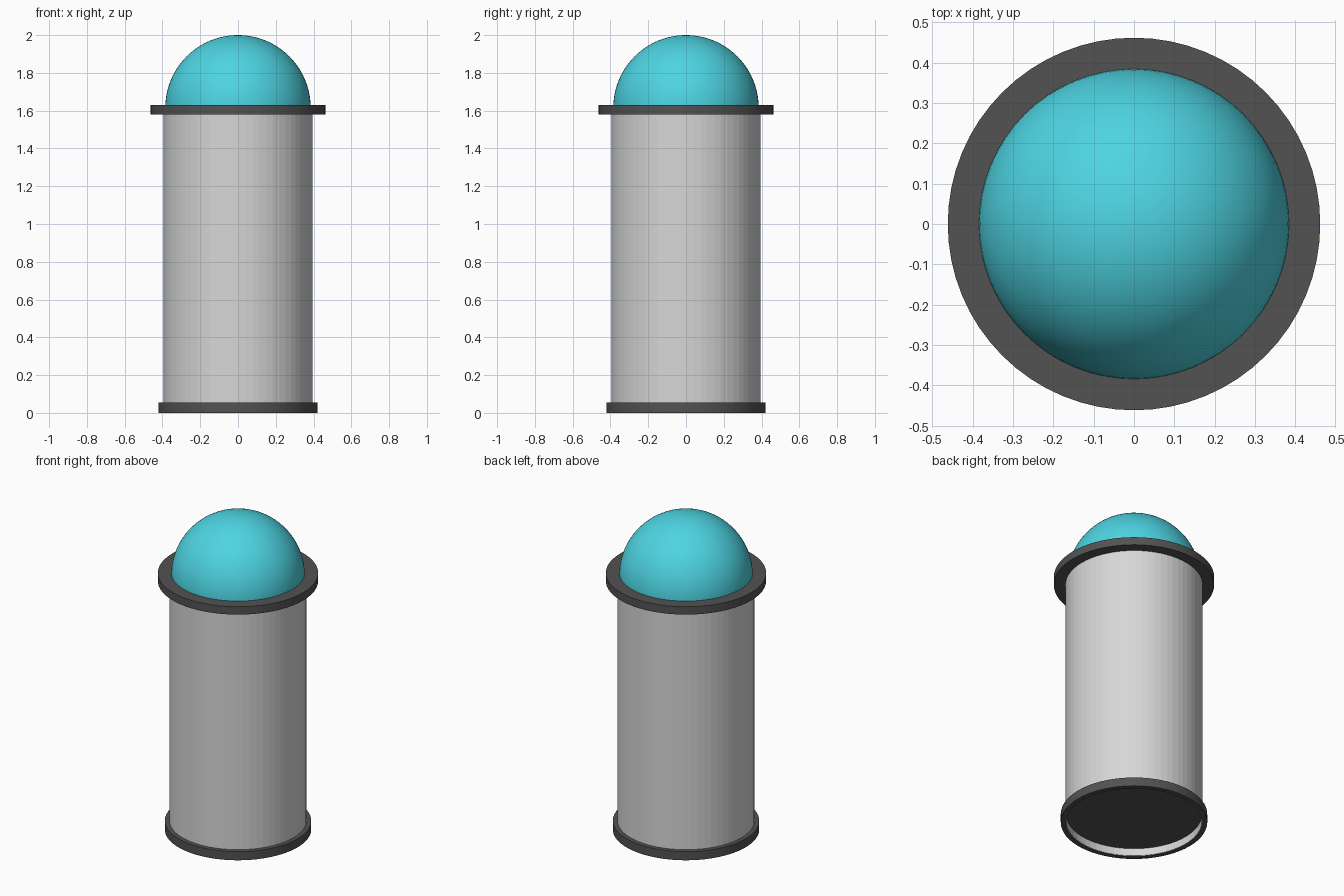
import bpy, bmesh, math

if "Cube" in bpy.data.objects:
    bpy.data.objects.remove(bpy.data.objects["Cube"])

SEG = 64


def material(name, rgb):
    m = bpy.data.materials.new(name)
    m.diffuse_color = (*rgb, 1)
    m.use_nodes = True
    m.node_tree.nodes["Principled BSDF"].inputs["Base Color"].default_value = m.diffuse_color
    return m


GREY = material("light grey", (0.68, 0.68, 0.68))
DARK = material("dark grey", (0.085, 0.085, 0.085))
TEAL = material("teal", (0.075, 0.66, 0.76))


def lathe(name, profile, mat, closed=False, smooth=None):
    """Revolve (radius, z) points about z; points at radius 0 become poles."""
    bm = bmesh.new()
    rings = []
    for r, z in profile:
        if r < 1e-6:
            rings.append([bm.verts.new((0, 0, z))] * SEG)
        else:
            rings.append([bm.verts.new((r * math.cos(2 * math.pi * i / SEG),
                                        r * math.sin(2 * math.pi * i / SEG), z))
                          for i in range(SEG)])
    pairs = list(zip(rings, rings[1:]))
    if closed:
        pairs.append((rings[-1], rings[0]))
    for a, b in pairs:
        for i in range(SEG):
            j = (i + 1) % SEG
            quad = list(dict.fromkeys((a[i], a[j], b[j], b[i])))
            bm.faces.new(quad)
    bmesh.ops.recalc_face_normals(bm, faces=bm.faces)
    me = bpy.data.meshes.new(name)
    bm.to_mesh(me)
    bm.free()
    me.materials.append(mat)
    ob = bpy.data.objects.new(name, me)
    bpy.context.collection.objects.link(ob)
    if smooth:
        bpy.ops.object.select_all(action='DESELECT')
        ob.select_set(True)
        bpy.context.view_layer.objects.active = ob
        bpy.ops.object.shade_smooth_by_angle(angle=math.radians(smooth))
    return ob


# Main drum, hollow at the foot up to the recessed floor
lathe("body", [(0, 0.06), (0.39, 0.06), (0.39, 0.003), (0.395, 0.003),
               (0.395, 1.60), (0, 1.60)], GREY)

# Dark floor plate seen inside the foot
lathe("floor_plate", [(0, 0.05), (0.39, 0.05), (0.39, 0.058), (0, 0.058)], DARK)

# Foot band around the bottom
lathe("foot_ring", [(0.393, 0), (0.422, 0), (0.422, 0.055), (0.393, 0.055)],
      DARK, closed=True, smooth=30)

# Wide collar under the dome
lathe("collar", [(0.38, 1.58), (0.462, 1.58), (0.462, 1.63), (0.38, 1.63)],
      DARK, closed=True, smooth=30)

# Domed lid
R, N = 0.385, 24
lathe("dome", [(R * math.cos(math.pi / 2 * k / N) if k < N else 0,
                1.615 + R * math.sin(math.pi / 2 * k / N)) for k in range(N + 1)],
      TEAL, smooth=30)
